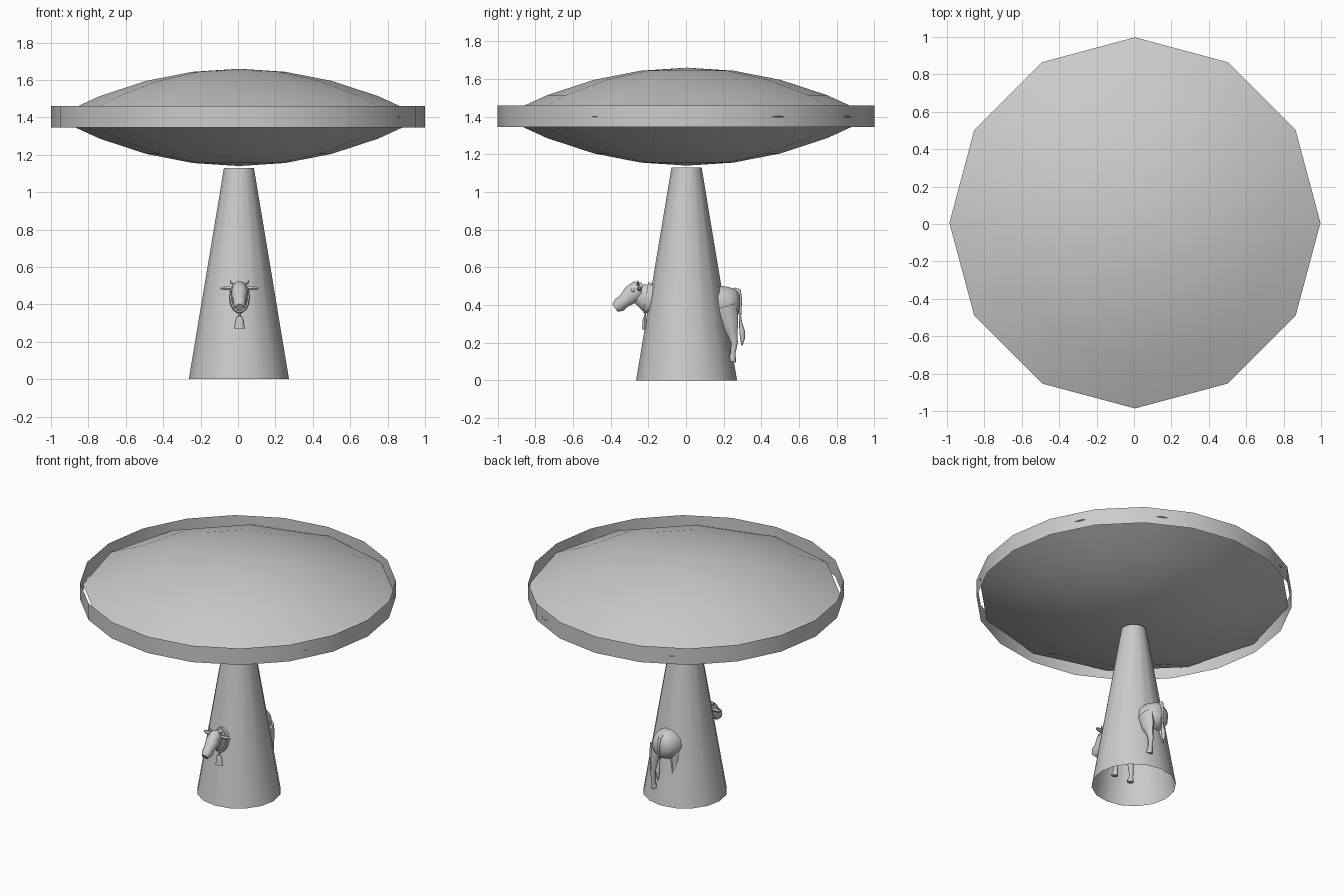
import bpy, bmesh, math
from mathutils import Vector

if "Cube" in bpy.data.objects:
    bpy.data.objects.remove(bpy.data.objects["Cube"])

grey = bpy.data.materials.new("plain_grey")
grey.diffuse_color = (0.6, 0.6, 0.6, 1)
grey.use_nodes = True
grey.node_tree.nodes["Principled BSDF"].inputs["Base Color"].default_value = grey.diffuse_color
CX = 0.008  # centre line of the cow


def finish(name, bm, angle=50, recalc=True):
    if recalc:
        bmesh.ops.recalc_face_normals(bm, faces=bm.faces[:])
    me = bpy.data.meshes.new(name)
    bm.to_mesh(me)
    bm.free()
    me.materials.append(grey)
    me.shade_smooth()
    me.set_sharp_from_angle(angle=math.radians(angle))
    ob = bpy.data.objects.new(name, me)
    bpy.context.collection.objects.link(ob)
    return ob


def skin(bm, rings):
    """Join consecutive vertex rings; a ring of one vertex makes a fan."""
    for a, b in zip(rings, rings[1:]):
        n = max(len(a), len(b))
        for i in range(n):
            j = (i + 1) % n
            if len(a) == 1:
                bm.faces.new((a[0], b[i], b[j]))
            elif len(b) == 1:
                bm.faces.new((a[i], b[0], a[j]))
            else:
                bm.faces.new((a[i], b[i], b[j], a[j]))


def lathe(name, profile, sides, centre=(0, 0), angle=50):
    """Turn (radius, height) points around a vertical axis."""
    bm = bmesh.new()
    rings = []
    for r, z in profile:
        n = sides if r > 0 else 1
        rings.append([bm.verts.new((centre[0] + r * math.cos(math.tau * i / n),
                                    centre[1] + r * math.sin(math.tau * i / n), z))
                      for i in range(n)])
    skin(bm, rings)
    return finish(name, bm, angle)


def loft(name, stations, sides=10, side=(1, 0, 0), angle=50):
    """Oval tube through stations (x, y, z, half width, half depth)."""
    bm = bmesh.new()
    pts = [Vector(s[:3]) for s in stations]
    side = Vector(side)
    rings = []
    for k, s in enumerate(stations):
        t = pts[min(k + 1, len(pts) - 1)] - pts[max(k - 1, 0)]
        up = t.cross(side).normalized()
        rings.append([bm.verts.new(pts[k]
                                   + side * s[3] * math.cos(math.tau * i / sides)
                                   + up * s[4] * math.sin(math.tau * i / sides))
                      for i in range(sides)])
    skin(bm, rings)
    bm.faces.new(rings[0])
    bm.faces.new(rings[-1])
    return finish(name, bm, angle)


# Saucer: a shallow twelve-sided lens
R, H, MID = 0.992, 0.26, 1.4
steps = [0, 0.25, 0.5, 0.75, 1]
upper = [(R * s, MID + H * (1 - s * s)) for s in steps]
lower = [(R * s, MID - H * (1 - s * s)) for s in reversed(steps[:-1])]
lathe("saucer_hull", upper + lower, 12, (0.005, 0.006), 40)

# Open band around the rim
lathe("saucer_rim_band", [(1.0, 1.345), (1.0, 1.46)], 20)

# Open light beam
lathe("light_beam", [(0.268, 0), (0.08, 1.13)], 16, (0.005, 0.003))

# Cow body, from rump to neck
loft("cow_body", [(CX, y, z, w, h) for y, z, w, h in [
    (0.285, 0.42, 0.025, 0.035), (0.268, 0.42, 0.065, 0.07),
    (0.23, 0.41, 0.092, 0.092), (0.16, 0.40, 0.1, 0.108),
    (0.0, 0.385, 0.1, 0.115), (-0.09, 0.41, 0.085, 0.11),
    (-0.15, 0.43, 0.06, 0.09), (-0.21, 0.44, 0.045, 0.075),
    (-0.25, 0.46, 0.035, 0.055)]], 14)

# Head, from poll to muzzle
loft("cow_head", [(CX, y, z, w, h) for y, z, w, h in [
    (-0.225, 0.495, 0.02, 0.025), (-0.25, 0.483, 0.042, 0.05),
    (-0.29, 0.455, 0.046, 0.05), (-0.33, 0.42, 0.034, 0.036),
    (-0.355, 0.40, 0.036, 0.038), (-0.377, 0.383, 0.022, 0.024)]], 12)

# Collar, link and bell
loft("collar", [(CX, -0.196, 0.436, 0.055, 0.085),
                (CX, -0.214, 0.439, 0.052, 0.083)], 14)
loft("bell_link", [(CX, -0.215, 0.36, 0.006, 0.005),
                   (CX, -0.22, 0.325, 0.006, 0.005)], 6)
loft("bell", [(CX, -0.22, 0.335, 0.012, 0.006), (CX, -0.22, 0.325, 0.019, 0.010),
              (CX, -0.22, 0.295, 0.023, 0.012), (CX, -0.22, 0.27, 0.028, 0.015)], 10)

# Paired ears, horns and eyes
for s, label in ((-1, "left"), (1, "right")):
    loft("ear_" + label, [(CX + s * x, y, z, d, t) for x, y, z, d, t in [
        (0.025, -0.25, 0.485, 0.008, 0.007), (0.055, -0.247, 0.486, 0.014, 0.012),
        (0.08, -0.245, 0.487, 0.013, 0.012), (0.102, -0.243, 0.485, 0.003, 0.004)]],
        6, (0, 1, 0))
    loft("horn_" + label, [(CX + s * x, -0.255, z, r, r) for x, z, r in [
        (0.025, 0.505, 0.008), (0.045, 0.515, 0.006), (0.05, 0.53, 0.002)]],
        6, (0, 1, 0))
    bm = bmesh.new()
    bmesh.ops.create_uvsphere(bm, u_segments=8, v_segments=6, radius=0.011)
    bmesh.ops.translate(bm, verts=bm.verts[:], vec=(CX + s * 0.038, -0.282, 0.478))
    finish("eye_" + label, bm)


# Legs: upper joint, knee, ankle and a forward-pointing hoof
def leg(name, x, path):
    loft(name, [(CX + x, y, z, w, d) for y, z, w, d in path], 8)
    y, z = path[-1][:2]
    loft(name + "_hoof", [(CX + x, y, z + 0.012, 0.015, 0.017),
                          (CX + x, y - 0.004, z, 0.018, 0.022),
                          (CX + x, y - 0.008, z - 0.018, 0.02, 0.025)], 8)


for label, x, dy in (("right", 0.068, 0.0), ("left", -0.06, -0.05)):
    leg("hind_leg_" + label, x, [
        (0.2 + dy, 0.39, 0.04, 0.07), (0.225 + dy, 0.31, 0.034, 0.055),
        (0.245 + dy, 0.25, 0.022, 0.03), (0.257 + dy, 0.2, 0.016, 0.018),
        (0.25 + dy, 0.15, 0.013, 0.014), (0.248 + dy, 0.118, 0.014, 0.015)])
    leg("front_leg_" + label, x, [
        (-0.09, 0.4, 0.035, 0.055), (-0.09, 0.3, 0.026, 0.034),
        (-0.095, 0.21, 0.018, 0.02), (-0.09, 0.15, 0.013, 0.014),
        (-0.092, 0.105, 0.014, 0.015)])

# Udder under the belly
loft("udder", [(CX, 0.13, 0.32, 0.045, 0.05), (CX, 0.135, 0.27, 0.04, 0.042),
               (CX, 0.135, 0.25, 0.02, 0.02)], 10)

# Tail with a tuft at the end
loft("tail", [(CX, y, z, r, r) for y, z, r in [
    (0.255, 0.48, 0.014), (0.28, 0.475, 0.012), (0.29, 0.43, 0.008),
    (0.287, 0.34, 0.006), (0.29, 0.305, 0.008), (0.298, 0.26, 0.015),
    (0.3, 0.22, 0.012), (0.297, 0.185, 0.003)]], 8)
